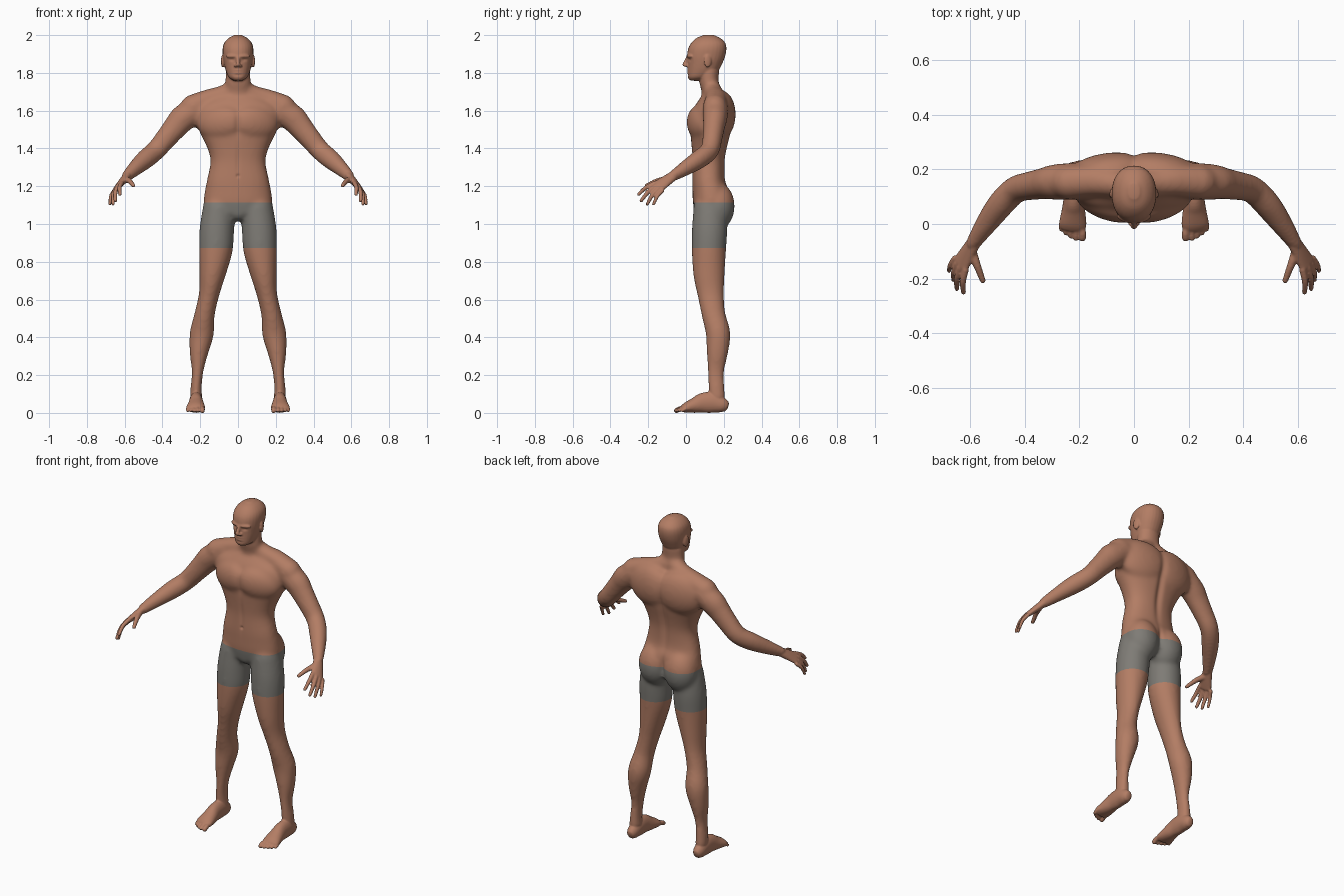
import bpy, bmesh, math
from mathutils import Vector, Matrix


def material(name, rgb):
    m = bpy.data.materials.new(name)
    m.diffuse_color = (*rgb, 1)
    return m


skin = material("skin", (0.45, 0.205, 0.128))
grey = material("grey_shorts", (0.21, 0.20, 0.18))


def spline(pts, n=4):
    """Catmull-Rom through tuples of any length."""
    out = []
    for i in range(len(pts) - 1):
        p = [pts[max(i - 1, 0)], pts[i], pts[i + 1], pts[min(i + 2, len(pts) - 1)]]
        for k in range(n):
            t = k / n
            out.append([0.5 * (2 * b + (c - a) * t + (2 * a - 5 * b + 4 * c - d) * t * t
                               + (3 * b - a - 3 * c + d) * t ** 3) for a, b, c, d in zip(*p)])
    return out + [list(pts[-1])]


def tube(bm, pts, mirror=True, ref=(0, 1, 0), p=2.0, cap=1.0, sides=28, flat=False):
    """Rounded-end loft through (x, y, z, half width, half depth); flat keeps sections level."""
    for m in ((1, -1) if mirror else (1,)):
        path = [[q[0] * m] + q[1:] for q in spline(pts)]
        pos = [Vector(q[:3]) for q in path]
        r = Vector((ref[0] * m, ref[1], ref[2]))
        secs = []
        last = len(path) - 1
        for i, q in enumerate(path):
            t = (pos[min(i + 1, last)] - pos[max(i - 1, 0)]).normalized()
            if flat:
                t = Vector((0, 0, 1))
            u = t.cross(r).normalized()
            sec = (pos[i], u, t.cross(u), q[3], q[4])
            ends = []
            for off, s in ((0.5, 0.87), (0.87, 0.5), (1.0, 0.06)):
                d = t * off * min(q[3], q[4]) * cap * (-1 if i == 0 else 1)
                ends.append((pos[i] + d, u, sec[2], q[3] * s, q[4] * s))
            if i == 0:
                secs += ends[::-1] + [sec]
            elif i == last:
                secs += [sec] + ends
            else:
                secs.append(sec)
        rings = []
        for c, u, v, a, b in secs:
            ring = []
            for k in range(sides):
                w = 2 * math.pi * k / sides
                cs, sn = math.cos(w), math.sin(w)
                cs = math.copysign(abs(cs) ** (2 / p), cs)
                sn = math.copysign(abs(sn) ** (2 / p), sn)
                ring.append(bm.verts.new(c + u * a * cs + v * b * sn))
            rings.append(ring)
        for A, B in zip(rings, rings[1:]):
            for k in range(sides):
                j = (k + 1) % sides
                bm.faces.new((A[k], A[j], B[j], B[k]))
        bm.faces.new(rings[0][::-1])
        bm.faces.new(rings[-1])


def blob(bm, c, r, rz=0.0, ry=0.0, mirror=True):
    for m in ((1, -1) if mirror else (1,)):
        mat = (Matrix.Translation((c[0] * m, c[1], c[2])) @ Matrix.Rotation(rz * m, 4, 'Z')
               @ Matrix.Rotation(ry * m, 4, 'Y') @ Matrix.Diagonal((*r, 1)))
        bmesh.ops.create_uvsphere(bm, u_segments=28, v_segments=18, radius=1, matrix=mat)


def fuse(bm, voxel, iterations):
    """Melt overlapping parts into one skin; returns a new mesh."""
    bmesh.ops.recalc_face_normals(bm, faces=bm.faces)
    me = bpy.data.meshes.new("parts")
    bm.to_mesh(me)
    bm.free()
    ob = bpy.data.objects.new("parts", me)
    bpy.context.collection.objects.link(ob)
    rm = ob.modifiers.new("fuse", 'REMESH')
    rm.mode = 'VOXEL'
    rm.voxel_size = voxel
    sm = ob.modifiers.new("soften", 'SMOOTH')
    sm.factor = 0.5
    sm.iterations = iterations
    dg = bpy.context.evaluated_depsgraph_get()
    res = bpy.data.meshes.new_from_object(ob.evaluated_get(dg))
    bpy.data.objects.remove(ob)
    return res


def up(rows, x=0.0):
    """Rows of (z, front y, back y, half width) to tube points."""
    return [(x, (f + b) / 2, z, w, (b - f) / 2) for z, f, b, w in rows]


# ---- stage 1: torso, neck, limbs and muscles
bm = bmesh.new()
tube(bm, up([(1.06, .045, .22, .172), (1.12, .036, .232, .182), (1.18, .034, .226, .175),
             (1.235, .033, .207, .164), (1.33, .035, .206, .146), (1.40, .03, .217, .162),
             (1.475, .024, .235, .198), (1.55, .026, .246, .226), (1.62, .045, .247, .217),
             (1.66, .07, .227, .16)]), mirror=False, p=2.3, cap=.35, flat=True)
tube(bm, up([(1.64, .085, .20, .085), (1.70, .082, .177, .072), (1.75, .07, .172, .068),
             (1.82, .068, .178, .066)]), mirror=False, flat=True)
# trapezius, chest, shoulder blades, buttocks, groin
tube(bm, [(.02, .14, 1.712, .052, .047), (.085, .15, 1.680, .052, .052), (.15, .158, 1.663, .053, .057),
          (.24, .153, 1.618, .068, .065)])
blob(bm, (.09, .072, 1.535), (.128, .060, .092), rz=.3, ry=.12)
blob(bm, (.10, .192, 1.58), (.15, .068, .125), rz=-.15)
blob(bm, (.085, .168, 1.095), (.098, .09, .125))
blob(bm, (0, .10, 1.06), (.07, .055, .045), mirror=False)
# arms
tube(bm, [(.22, .157, 1.61, .067, .068), (.29, .154, 1.56, .072, .065), (.33, .148, 1.515, .065, .058),
          (.38, .14, 1.455, .058, .053), (.435, .125, 1.39, .053, .050), (.49, .07, 1.343, .052, .049),
          (.545, -.005, 1.294, .041, .040), (.592, -.075, 1.25, .030, .027)])
# legs
tube(bm, [(.100, .128, 1.09, .085, .088), (.112, .125, .97, .092, .094), (.118, .121, .86, .089, .091),
          (.136, .122, .73, .069, .083), (.154, .131, .625, .054, .070), (.177, .146, .52, .054, .063),
          (.192, .170, .42, .064, .065), (.207, .166, .32, .050, .057), (.214, .158, .22, .031, .044),
          (.221, .161, .14, .030, .043), (.222, .165, .08, .034, .044)])
body = fuse(bm, .010, 14)

# ---- stage 2: head, hands and feet
bm = bmesh.new()
bm.from_mesh(body)
tube(bm, up([(1.764, .017, .10, .032), (1.778, .010, .13, .050), (1.81, .009, .17, .064),
             (1.85, .009, .192, .074), (1.89, .006, .208, .080), (1.93, .012, .214, .081),
             (1.96, .029, .207, .072), (1.984, .055, .182, .05), (1.997, .085, .155, .025)]),
     mirror=False, p=2.2, cap=.2, flat=True)
tube(bm, [(0, .010, 1.885, .010, .009), (0, .001, 1.862, .010, .011), (0, -.008, 1.843, .012, .012)],
     mirror=False, cap=.8)
blob(bm, (.012, .003, 1.838), (.009, .012, .008))
blob(bm, (.032, .020, 1.888), (.034, .014, .010), rz=.35)
blob(bm, (.081, .115, 1.862), (.008, .02, .035), rz=.25)
# palm, fingers and thumb
tube(bm, [(.588, -.07, 1.253, .028, .022), (.612, -.11, 1.225, .034, .019),
          (.634, -.146, 1.2, .040, .015)], ref=(1, 0, 1))
for k, t, r in (((.617, -.165, 1.216), (.625, -.251, 1.157), .0115),
                ((.636, -.158, 1.202), (.649, -.237, 1.123), .0115),
                ((.648, -.145, 1.188), (.661, -.205, 1.105), .011),
                ((.656, -.125, 1.176), (.678, -.172, 1.105), .010)):
    mid = [(a + b) / 2 + o for a, b, o in zip(k, t, (.006, -.003, .007))]
    tube(bm, [(*k, r * 1.1, r * 1.1), (*mid, r, r), (*t, r * .8, r * .8)], sides=16)
tube(bm, [(.597, -.095, 1.237, .019, .019), (.575, -.152, 1.228, .014, .014),
          (.554, -.208, 1.204, .0105, .0105)], sides=16)
# feet and toes
tube(bm, [(.222, .211, .034, .025, .030), (.222, .19, .042, .033, .041), (.222, .14, .055, .036, .055),
          (.222, .09, .053, .037, .053), (.222, .05, .041, .043, .042), (.224, .005, .029, .050, .029),
          (.226, -.016, .021, .048, .020)], ref=(0, 0, 1), cap=.5)
for x, y, r in ((.189, -.051, .0135), (.213, -.053, .0095), (.232, -.045, .009),
                (.250, -.034, .0088), (.267, -.019, .0085)):
    tube(bm, [(x * .8 + .045, y + .05, .024, r, r), (x, y + .02, .022, r, r), (x, y, .012, r, r)],
         ref=(0, 0, 1), sides=16)
body = fuse(bm, .0051, 2)

# ---- sculpted dents: (x, z, spread x, spread z, depth, side) side -1 front, 1 back
dents = [(0, 1.42, .02, .17, .012, 1), (0, 1.53, .016, .06, .007, -1), (0, 1.33, .012, .09, .004, -1),
         (0, 1.12, .014, .05, .010, 1),
         (0, 1.255, .008, .008, .007, -1), (0, 1.807, .02, .0035, .004, -1),
         (0, 1.807, .02, .012, -.004, -1), (0, 1.789, .022, .006, .003, -1),
         (.033, 1.870, .015, .009, .007, -1), (-.033, 1.870, .015, .009, .007, -1)]
bm = bmesh.new()
bm.from_mesh(body)
bm.normal_update()
for v in bm.verts:
    if abs(v.co.x) < .15 and v.co.z > 1.06:
        shift = 0
        for x, z, sx, sz, d, side in dents:
            g = math.exp(-((v.co.x - x) / sx) ** 2 - ((v.co.z - z) / sz) ** 2)
            shift -= side * d * g * max(0, side * v.normal.y)
        v.co.y += shift
    v.co.z = max(v.co.z, 0)

# ---- shorts: cut clean waist and hem lines, then colour by height
for z in (.873, 1.115):
    bmesh.ops.bisect_plane(bm, geom=bm.verts[:] + bm.edges[:] + bm.faces[:], dist=1e-5,
                           plane_co=(0, 0, z), plane_no=(0, 0, 1))
for f in bm.faces:
    c = f.calc_center_median()
    f.material_index = 1 if .873 < c.z < 1.115 and abs(c.x) < .3 else 0
    f.smooth = True
me = bpy.data.meshes.new("human_figure")
me.materials.append(skin)
me.materials.append(grey)
bm.to_mesh(me)
bm.free()
bpy.context.collection.objects.link(bpy.data.objects.new("human_figure", me))
